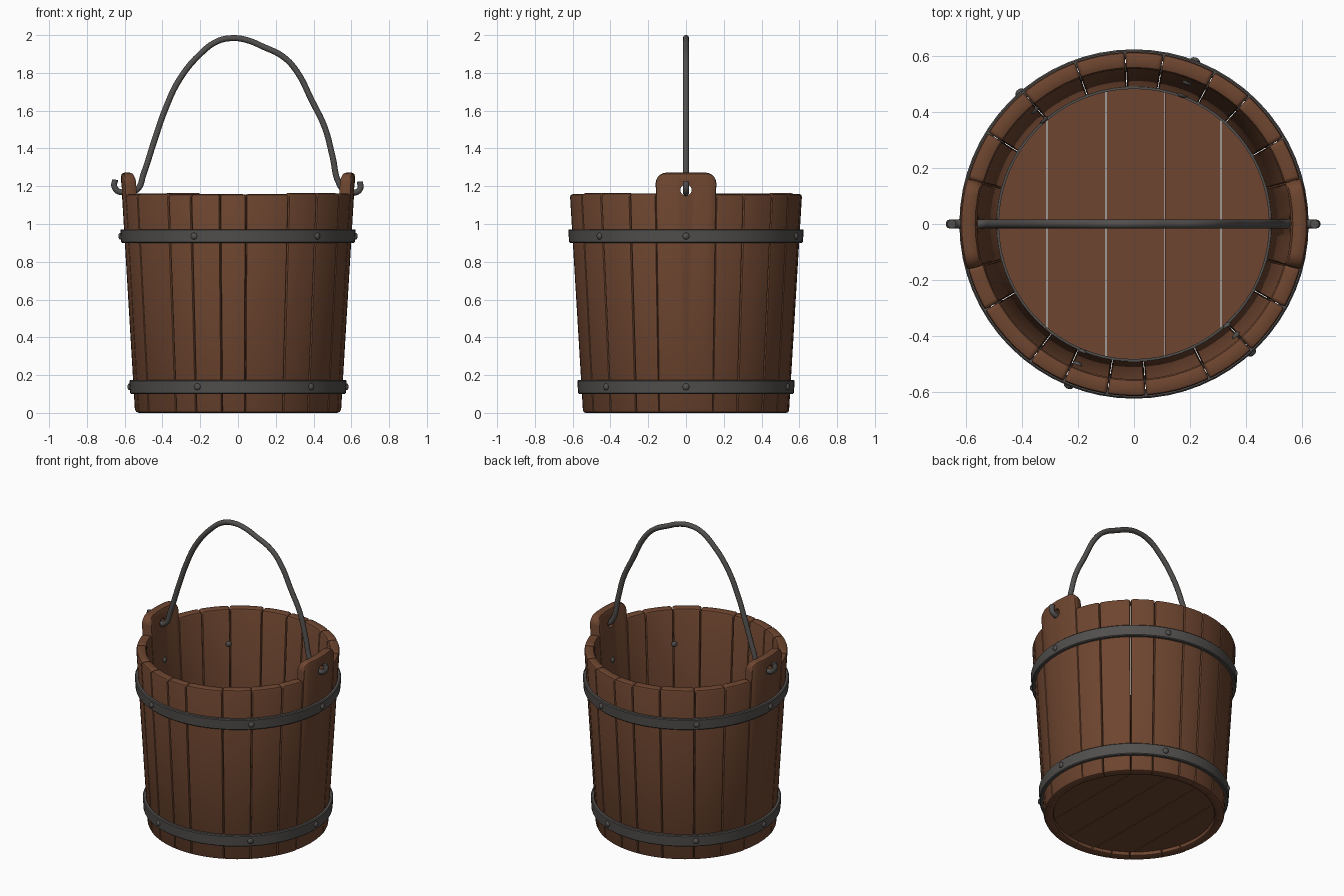
import bpy, bmesh, math, random
from mathutils import Matrix, Vector

if "Cube" in bpy.data.objects:
    bpy.data.objects.remove(bpy.data.objects["Cube"])

random.seed(4)


def material(name, rgb):
    m = bpy.data.materials.new(name)
    m.diffuse_color = (*rgb, 1)
    m.use_nodes = True
    m.node_tree.nodes["Principled BSDF"].inputs["Base Color"].default_value = m.diffuse_color
    return m


WOOD = material("brown_wood", (0.155, 0.06, 0.029))
IRON = material("dark_iron", (0.085, 0.08, 0.076))
THICK = 0.06


def wall(z):
    """Outer radius of the tapered wall at height z."""
    return 0.545 + 0.06 * z


def finish(bm, name, mat):
    bmesh.ops.recalc_face_normals(bm, faces=bm.faces)
    me = bpy.data.meshes.new(name)
    bm.to_mesh(me)
    bm.free()
    me.materials.append(mat)
    ob = bpy.data.objects.new(name, me)
    bpy.context.collection.objects.link(ob)
    smooth(ob)
    return ob


def smooth(ob):
    bpy.ops.object.select_all(action='DESELECT')
    ob.select_set(True)
    bpy.context.view_layer.objects.active = ob
    bpy.ops.object.shade_smooth_by_angle(angle=math.radians(38))


def stave(name, a0, a1, top, corner, es, et):
    """Curved plank between two angles, rounded corners and eased edges."""
    mid = math.radians((a0 + a1) / 2)
    half = math.radians(a1 - a0) / 2 * 0.58 - 0.0012
    bm = bmesh.new()
    loops = []
    layers = [(0, 1), (0.3, 0.3), (1, 0)]
    layers = [(d * et, e) for d, e in layers] + [(THICK - d * et, e) for d, e in reversed(layers)]
    for depth, e in layers:
        w, t = half - e * es, top - e * et
        rx, rz = corner - e * es, corner - e * et
        right = [(w - rx + rx * math.cos(q), t - rz + rz * math.sin(q))
                 for q in (math.radians(18 * k) for k in range(6))]
        flat = [((w - rx) * k, t) for k in (0.5, 0, -0.5)]
        cols = right + flat + [(-u, z) for u, z in reversed(right)]
        pts = cols + [(u, e * et) for u, z in reversed(cols)]
        loop = []
        for u, z in pts:
            a, r = mid + u / 0.58, wall(z) - depth
            loop.append(bm.verts.new((r * math.cos(a), r * math.sin(a), z)))
        loops.append(loop)
    n = len(loops[0])
    for A, B in zip(loops, loops[1:]):
        for i in range(n):
            j = (i + 1) % n
            bm.faces.new((A[i], A[j], B[j], B[i]))
    for L in (loops[0], loops[-1]):
        for i in range(n // 2 - 1):
            bm.faces.new((L[i], L[i + 1], L[n - 2 - i], L[n - 1 - i]))
    return finish(bm, name, WOOD)


# Wall staves of uneven width, front and back
back = [15, 30, 48, 62, 80, 93, 110, 130, 148, 165]
front = [-165, -150, -127, -114, -99, -86, -64, -47, -29, -15]
for side, seams in (("back", back), ("front", front)):
    for i, (a, b) in enumerate(zip(seams, seams[1:])):
        stave(f"{side}_stave_{i + 1}", a, b, 1.16 + random.uniform(-0.003, 0.004), 0.016, 0.004, 0.014)

# Tall ear staves with a hole for the handle
for name, a in (("right_ear_stave", 0), ("left_ear_stave", 180)):
    ear = stave(name, a - 15.5, a + 15.5, 1.272, 0.055, 0.006, 0.02)
    bpy.ops.mesh.primitive_cylinder_add(vertices=20, radius=0.03, depth=0.3,
                                        location=(0.59 * math.cos(math.radians(a)), 0, 1.18),
                                        rotation=(0, math.pi / 2, 0))
    cutter = bpy.context.object
    cutter.hide_render = True
    mod = ear.modifiers.new("hole", 'BOOLEAN')
    mod.object = cutter
    mod.solver = 'EXACT'
    bpy.ops.object.select_all(action='DESELECT')
    ear.select_set(True)
    bpy.context.view_layer.objects.active = ear
    bpy.ops.object.modifier_apply(modifier="hole")
    bpy.data.objects.remove(cutter)
    smooth(ear)


# Floor planks cut to a circle
def floor_plank(name, x0, x1, z0=0.025, z1=0.08, R=0.49):
    bm = bmesh.new()
    xs = [x0 + (x1 - x0) * k / 12 for k in range(13)]
    ys = [math.sqrt(max(R * R - x * x, 0.0004)) for x in xs]
    outline = list(zip(xs, ys)) + [(x, -y) for x, y in reversed(list(zip(xs, ys)))]
    f = bm.faces.new([bm.verts.new((x, y, z0)) for x, y in outline])
    ext = bmesh.ops.extrude_face_region(bm, geom=[f])
    bmesh.ops.translate(bm, vec=(0, 0, z1 - z0),
                        verts=[v for v in ext["geom"] if isinstance(v, bmesh.types.BMVert)])
    finish(bm, name, WOOD)


cuts = [-0.49, -0.31, -0.1, 0.11, 0.31, 0.49]
for i, (a, b) in enumerate(zip(cuts, cuts[1:])):
    floor_plank(f"floor_plank_{i + 1}", a + 0.0015, b - 0.0015)


# Iron hoops
def ring(name, profile, n=64):
    bm = bmesh.new()
    rows = [[bm.verts.new((r * math.cos(2 * math.pi * k / n), r * math.sin(2 * math.pi * k / n), z))
             for r, z in profile] for k in range(n)]
    m = len(profile)
    for k in range(n):
        A, B = rows[k], rows[(k + 1) % n]
        for i in range(m):
            j = (i + 1) % m
            bm.faces.new((A[i], A[j], B[j], B[i]))
    finish(bm, name, IRON)


def hoop(name, z0, z1, t=0.02, b=0.005):
    ring(name, [(wall(z0) - 0.008, z0), (wall(z0) + t - b, z0), (wall(z0) + t, z0 + b),
                (wall(z1) + t, z1 - b), (wall(z1) + t - b, z1), (wall(z1) - 0.008, z1)])


hoop("upper_hoop", 0.9, 0.972)
hoop("lower_hoop", 0.1, 0.175)
ring("floor_edge_ring", [(0.482, 0.075), (0.494, 0.075), (0.494, 0.088), (0.482, 0.088)])

# Rivets through hoops and wall, heads on both sides
for name, z in (("upper_rivets", 0.936), ("lower_rivets", 0.138)):
    bm = bmesh.new()
    for deg in (-112, -47.5, 0, 69.5, 131, 180):
        for r in (wall(z) + 0.021, wall(z) - THICK):
            mat = (Matrix.Rotation(math.radians(deg), 4, 'Z') @ Matrix.Translation(Vector((r, 0, z)))
                   @ Matrix.Diagonal((0.65, 1, 1, 1)))
            bmesh.ops.create_uvsphere(bm, u_segments=14, v_segments=8, radius=0.018, matrix=mat)
    finish(bm, name, IRON)

# Bent wire handle hooked through both ears
path = [(-0.65, 1.235), (-0.655, 1.2), (-0.632, 1.172), (-0.585, 1.172), (-0.535, 1.182),
        (-0.5, 1.265), (-0.44, 1.45), (-0.38, 1.62), (-0.31, 1.765), (-0.2, 1.9), (-0.11, 1.967),
        (-0.03, 1.984), (0.05, 1.973), (0.13, 1.94), (0.24, 1.885), (0.31, 1.81), (0.39, 1.655),
        (0.46, 1.51), (0.5, 1.36), (0.54, 1.205), (0.575, 1.172), (0.625, 1.168), (0.648, 1.19), (0.644, 1.225)]
cu = bpy.data.curves.new("handle", 'CURVE')
cu.dimensions = '3D'
cu.bevel_depth = 0.0165
cu.bevel_resolution = 3
cu.resolution_u = 5
cu.use_fill_caps = True
sp = cu.splines.new('BEZIER')
sp.bezier_points.add(len(path) - 1)
for p, (x, z) in zip(sp.bezier_points, path):
    p.co = (x, 0, z)
    p.handle_left_type = p.handle_right_type = 'AUTO'
cu.materials.append(IRON)
handle = bpy.data.objects.new("handle", cu)
bpy.context.collection.objects.link(handle)
bpy.ops.object.select_all(action='DESELECT')
handle.select_set(True)
bpy.context.view_layer.objects.active = handle
bpy.ops.object.convert(target='MESH')
smooth(bpy.context.object)
